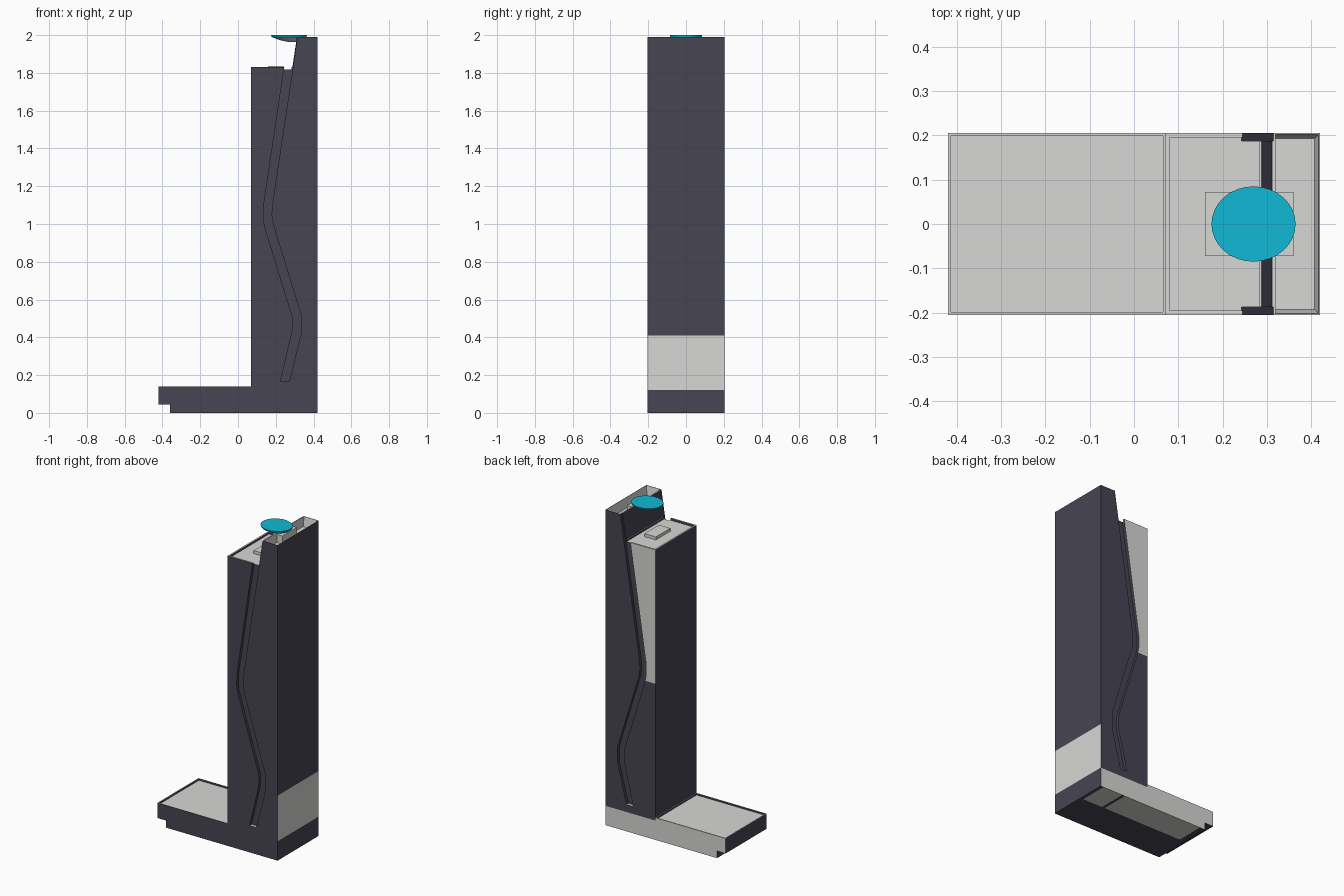
import bpy, bmesh, math
from mathutils import Vector

cube = bpy.data.objects.get("Cube")
if cube:
    bpy.data.objects.remove(cube, do_unlink=True)


def material(name, rgb):
    m = bpy.data.materials.new(name)
    m.use_nodes = True
    m.diffuse_color = (*rgb, 1)
    m.node_tree.nodes["Principled BSDF"].inputs["Base Color"].default_value = (*rgb, 1)
    return m


DARK = material("dark slate", (0.061, 0.058, 0.084))
LIGHT = material("pale grey", (0.68, 0.68, 0.66))
CYAN = material("cyan", (0.005, 0.48, 0.66))


def add_object(name, bm, mats):
    bmesh.ops.recalc_face_normals(bm, faces=bm.faces[:])
    mesh = bpy.data.meshes.new(name)
    bm.to_mesh(mesh)
    bm.free()
    ob = bpy.data.objects.new(name, mesh)
    bpy.context.collection.objects.link(ob)
    for m in mats:
        mesh.materials.append(m)
    return ob


def prism(name, outline, y0, y1, mats=()):
    """Extrude an x-z outline from y0 to y1."""
    bm = bmesh.new()
    face = bm.faces.new([bm.verts.new((x, y0, z)) for x, z in outline])
    moved = bmesh.ops.extrude_face_region(bm, geom=[face])["geom"]
    verts = [g for g in moved if isinstance(g, bmesh.types.BMVert)]
    bmesh.ops.translate(bm, verts=verts, vec=(0, y1 - y0, 0))
    return add_object(name, bm, mats)


def box(name, x0, x1, half_y, z0, z1, mats=(), taper=0.0):
    """Box centred on y = 0; taper pulls in the far end and sides at the bottom."""
    ob = prism(name, [(x0, z0), (x1 - taper, z0), (x1, z1), (x0, z1)], -half_y, half_y, mats)
    for v in ob.data.vertices:
        if v.co.z < (z0 + z1) / 2:
            v.co.y -= math.copysign(taper, v.co.y)
    return ob


# Tower and low podium in one outline
W = 0.205
tower = prism("tower", [
    (-0.36, 0), (0.42, 0), (0.42, 1.99), (0.312, 1.99), (0.288, 1.83), (0.07, 1.83),
    (0.07, 0.14), (-0.42, 0.14), (-0.42, 0.045), (-0.36, 0.045)], -W, W, [DARK, LIGHT])

# Winding side channels and the recessed roofs
channel = [(0.225, 0.17), (0.285, 0.42), (0.29, 0.46), (0.288, 0.51), (0.143, 0.98),
           (0.134, 1.03), (0.136, 1.1), (0.245, 1.83), (0.272, 2.01),
           (0.318, 2.01), (0.181, 1.1), (0.178, 1.05), (0.185, 1.0),
           (0.333, 0.52), (0.334, 0.42), (0.272, 0.17)]
cutters = [prism("channel_cutter", channel, s * 0.187, s * 0.25) for s in (-1, 1)]
cutters += [
    box("podium_roof_cutter", -0.413, 0.066, 0.199, 0.13, 0.2),
    box("lower_roof_cutter", 0.08, 0.284, 0.195, 1.818, 1.88),
    box("upper_roof_cutter", 0.32, 0.418, 0.203, 1.93, 1.995, taper=0.01),
]
for c in cutters:
    c.hide_render = True
    mod = tower.modifiers.new("cut", "BOOLEAN")
    mod.operation = "DIFFERENCE"
    mod.solver = "EXACT"
    mod.object = c
bpy.context.view_layer.update()
cut_mesh = bpy.data.meshes.new_from_object(
    tower.evaluated_get(bpy.context.evaluated_depsgraph_get()))
tower.modifiers.clear()
tower.data = cut_mesh
for c in cutters:
    bpy.data.objects.remove(c, do_unlink=True)
cut_mesh.materials.clear()
for m in (DARK, LIGHT):
    cut_mesh.materials.append(m)

# Split the walls and underside along the colour borders
bm = bmesh.new()
bm.from_mesh(cut_mesh)


def split(axis, value, rule):
    faces = [f for f in bm.faces if rule(f)]
    geom = set(faces)
    for f in faces:
        geom.update(f.edges, f.verts)
    normal, point = Vector((0, 0, 0)), Vector((0, 0, 0))
    normal[axis], point[axis] = 1, value
    bmesh.ops.bisect_plane(bm, geom=list(geom), plane_co=point, plane_no=normal, dist=1e-5)


def is_end(f):
    return f.normal.x > 0.9 and f.calc_center_median().x > 0.419


def is_back(f):
    return f.normal.y > 0.9 and f.calc_center_median().y > W - 0.001


def is_bottom(f):
    return f.normal.z < -0.9 and f.calc_center_median().z < 0.001


bm.normal_update()
for z in (0.122, 0.41):
    split(2, z, is_end)
for z in (0.122, 0.985):
    split(2, z, is_back)
split(0, 0.07, lambda f: is_back(f) and f.calc_center_median().z < 0.9)
split(1, 0.025, is_bottom)
for x in (-0.32, 0.24, 0.26, 0.4):
    split(0, x, is_bottom)
bm.normal_update()

for f in bm.faces:
    c = f.calc_center_median()
    roof = f.normal.z > 0.7
    band = is_end(f) and 0.122 < c.z < 0.41
    side = is_back(f) and (c.z < 0.122 or c.x < 0.069 or (c.z > 0.985 and c.x < 0.19))
    under = is_bottom(f) and c.y > 0.025 and (-0.32 < c.x < 0.24 or 0.26 < c.x < 0.4)
    well = c.z > 1.925 and 0.319 < c.x < 0.4185 and abs(c.y) < 0.2035
    f.material_index = int(roof or band or side or under or well)
    f.smooth = False
bm.to_mesh(cut_mesh)
bm.free()

# Roof hatch and dish bracket
box("roof_hatch", 0.16, 0.24, 0.072, 1.815, 1.837, [LIGHT])
box("dish_bracket", 0.322, 0.36, 0.072, 1.925, 1.982, [LIGHT])

# Shallow bowl with a coloured top
bm = bmesh.new()
N = 32
rings = []
for z, cx, s in ((2.0, 0.27, 1), (1.99, 0.271, 0.97), (1.982, 0.276, 0.82),
                 (1.971, 0.284, 0.55), (1.964, 0.29, 0.25)):
    rings.append([bm.verts.new((cx + 0.095 * s * math.cos(i * math.tau / N),
                                0.085 * s * math.sin(i * math.tau / N), z)) for i in range(N)])
bm.faces.new(rings[0]).material_index = 1
bm.faces.new(rings[-1])
for k, (a, b) in enumerate(zip(rings, rings[1:])):
    for i in range(N):
        j = (i + 1) % N
        bm.faces.new((a[i], a[j], b[j], b[i])).material_index = int(k == 0)
dish = add_object("rooftop_dish", bm, [LIGHT, CYAN])
bpy.context.view_layer.objects.active = dish
dish.select_set(True)
bpy.ops.object.shade_smooth_by_angle(angle=math.radians(35))
